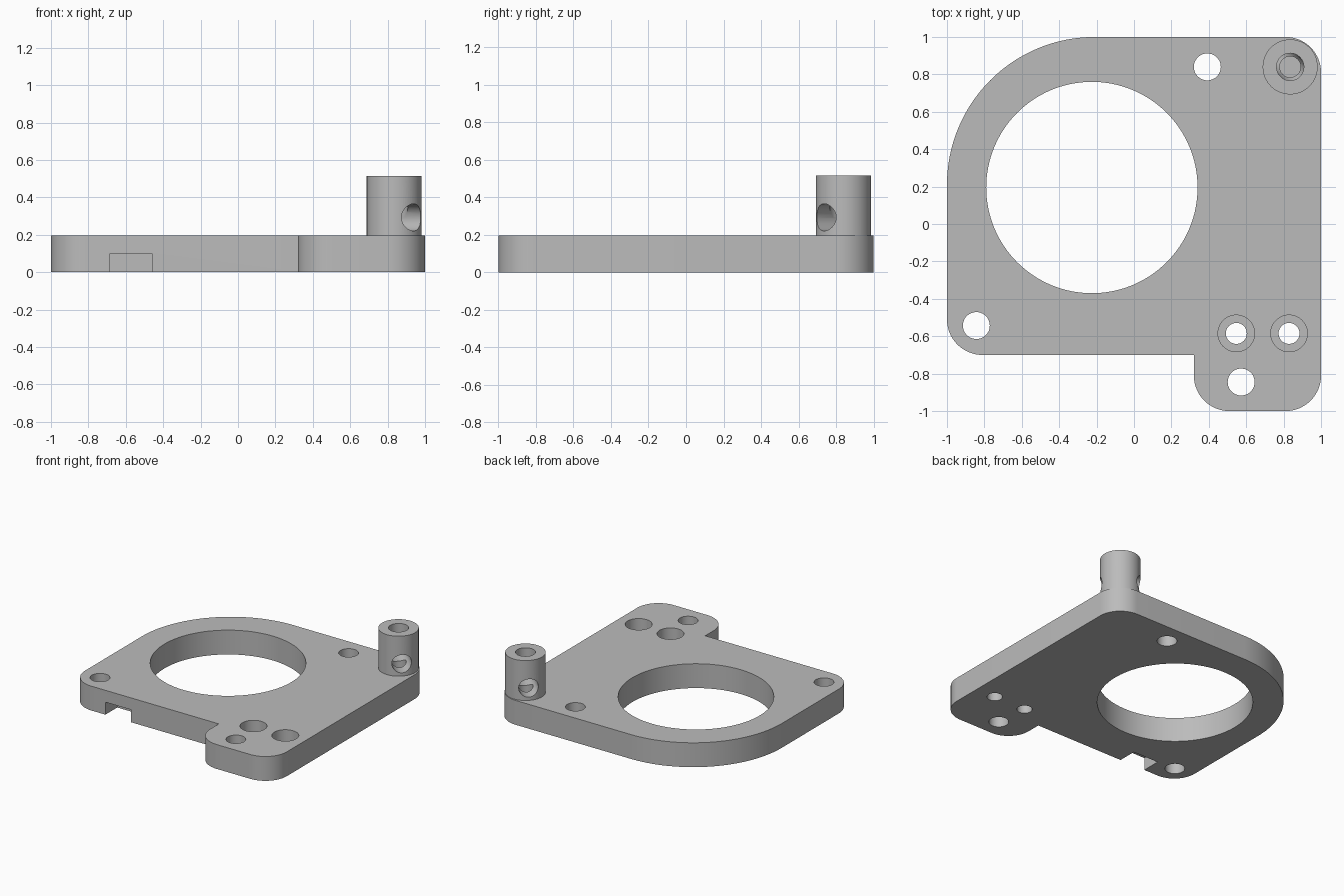
import bpy, bmesh, math
from mathutils import Vector, Matrix

cube = bpy.data.objects.get("Cube")
if cube:
    bpy.data.objects.remove(cube, do_unlink=True)

THICK = 0.195
POST = Vector((0.835, 0.84))
POST_TOP = 0.515

grey = bpy.data.materials.new("metal grey")
grey.use_nodes = True
grey.diffuse_color = (0.5, 0.5, 0.5, 1)
grey.node_tree.nodes["Principled BSDF"].inputs["Base Color"].default_value = (0.5, 0.5, 0.5, 1)


def finish(name, bm):
    bmesh.ops.recalc_face_normals(bm, faces=bm.faces)
    mesh = bpy.data.meshes.new(name)
    bm.to_mesh(mesh)
    bm.free()
    mesh.materials.append(grey)
    obj = bpy.data.objects.new(name, mesh)
    bpy.context.collection.objects.link(obj)
    return obj


def cylinder(name, x, y, r, z0, z1, turn=None, sides=64):
    bm = bmesh.new()
    place = Matrix.Translation((x, y, (z0 + z1) / 2))
    if turn:
        place = place @ turn
    bmesh.ops.create_cone(bm, cap_ends=True, segments=sides, radius1=r, radius2=r,
                          depth=z1 - z0, matrix=place)
    return finish(name, bm)


def box(name, x0, x1, y0, y1, z0, z1):
    bm = bmesh.new()
    place = (Matrix.Translation(((x0 + x1) / 2, (y0 + y1) / 2, (z0 + z1) / 2))
             @ Matrix.Diagonal((x1 - x0, y1 - y0, z1 - z0, 1)))
    bmesh.ops.create_cube(bm, size=1, matrix=place)
    return finish(name, bm)


def rounded_outline(corners):
    """Turn (x, y, radius) right-angled corners into outline points."""
    points = []
    for i, (x, y, r) in enumerate(corners):
        p = Vector((x, y))
        if r == 0:
            points.append(p)
            continue
        a = (Vector(corners[i - 1][:2]) - p).normalized()
        b = (Vector(corners[(i + 1) % len(corners)][:2]) - p).normalized()
        centre = p + (a + b) * r
        steps = 40 if r > 0.5 else 16
        for k in range(steps + 1):
            t = k / steps * math.pi / 2
            points.append(centre - b * r * math.cos(t) - a * r * math.sin(t))
    return points


# Plate with one large round corner and a foot at the front left
outline = rounded_outline([(-1, -0.7, 0.19), (0.32, -0.7, 0), (0.32, -1, 0.19),
                           (1, -1, 0.19), (1, 1, 0.19), (-1, 1, 0.79)])
bm = bmesh.new()
base = bm.faces.new([bm.verts.new((p.x, p.y, 0)) for p in outline])
top = bmesh.ops.extrude_face_region(bm, geom=[base])["geom"]
bmesh.ops.translate(bm, vec=(0, 0, THICK),
                    verts=[v for v in top if isinstance(v, bmesh.types.BMVert)])
plate = finish("mounting_plate", bm)


def combine(tool, operation):
    mod = plate.modifiers.new(tool.name, 'BOOLEAN')
    mod.operation, mod.solver, mod.object = operation, 'EXACT', tool
    bpy.context.view_layer.objects.active = plate
    bpy.ops.object.modifier_apply(modifier=mod.name)
    bpy.data.objects.remove(tool, do_unlink=True)


# Upright post at the back left corner
combine(cylinder("post", POST.x, POST.y, 0.147, 0.1, POST_TOP), 'UNION')

# Large opening and plain bolt holes
combine(cylinder("opening", -0.225, 0.195, 0.565, -0.1, 0.3, sides=128), 'DIFFERENCE')
for x, y in [(0.392, 0.84), (-0.843, -0.543), (0.573, -0.845)]:
    combine(cylinder("bolt_hole", x, y, 0.072, -0.1, 0.3, sides=48), 'DIFFERENCE')

# Counterbored holes
for x in (0.547, 0.829):
    combine(cylinder("through_hole", x, -0.585, 0.056, -0.1, 0.3, sides=48), 'DIFFERENCE')
    combine(cylinder("counterbore", x, -0.585, 0.098, 0.095, 0.3, sides=48), 'DIFFERENCE')

# Notch under the front edge
combine(box("notch", -0.685, -0.46, -0.8, -0.55, -0.1, 0.1), 'DIFFERENCE')

# Stepped bore down the post and a diagonal cross hole through it
combine(cylinder("post_bore", POST.x, POST.y, 0.073, 0.293, 0.6, sides=48), 'DIFFERENCE')
combine(cylinder("post_pilot", POST.x, POST.y, 0.056, 0.17, 0.5, sides=48), 'DIFFERENCE')
diagonal = Matrix.Rotation(math.radians(45), 4, 'Z') @ Matrix.Rotation(math.radians(90), 4, 'X')
combine(cylinder("cross_hole", POST.x, POST.y, 0.0725, 0.043, 0.543, diagonal, 50), 'DIFFERENCE')

bpy.ops.object.select_all(action='DESELECT')
plate.select_set(True)
bpy.context.view_layer.objects.active = plate
bpy.ops.object.shade_smooth_by_angle(angle=math.radians(30))
